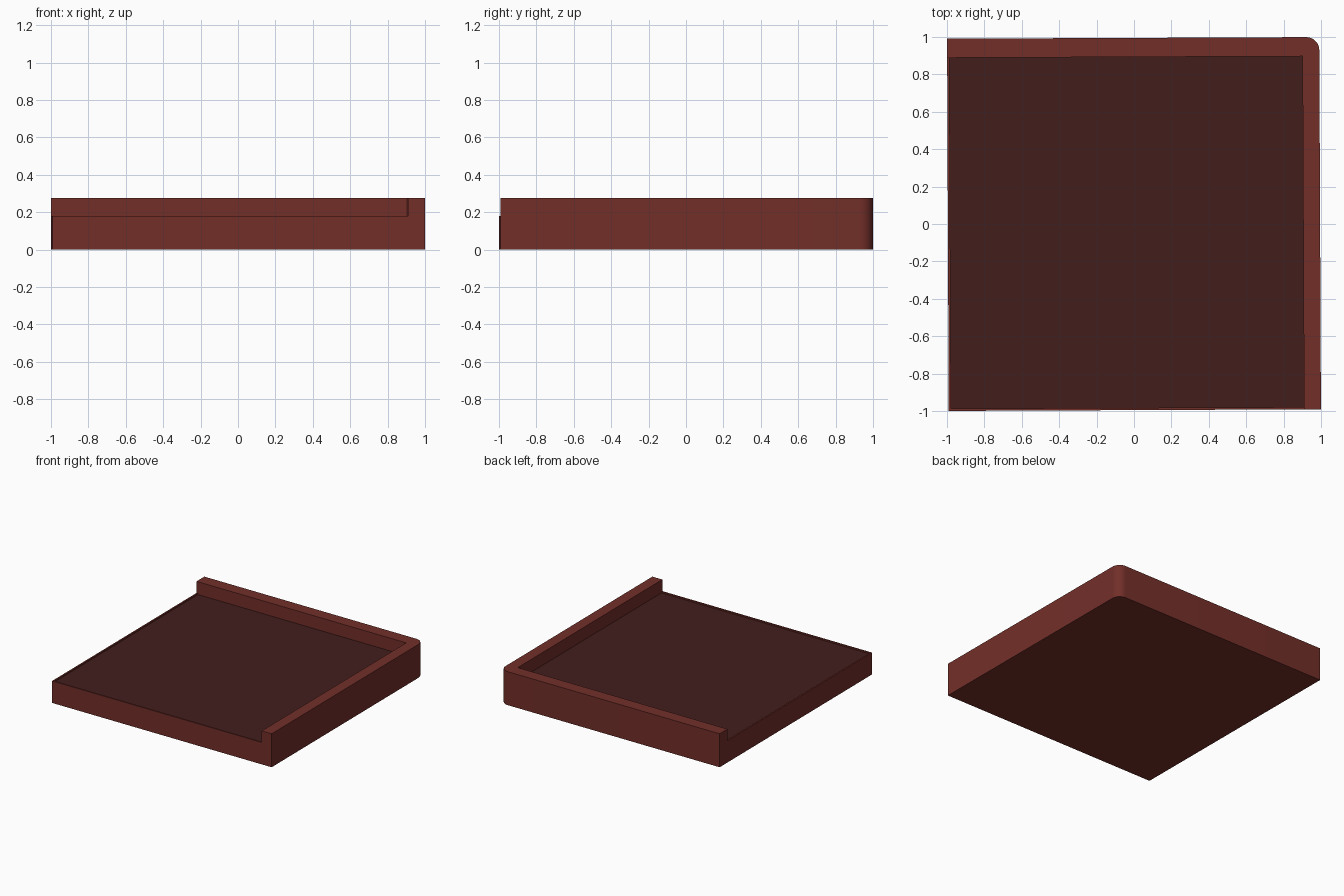
import bpy, bmesh, math
from mathutils import Matrix

if "Cube" in bpy.data.objects:
    bpy.data.objects.remove(bpy.data.objects["Cube"])

H = 0.995                               # half width of the footprint
LIP, TOP, FLOOR = 0.18, 0.275, 0.17     # heights
X0, X1, Y0, Y1 = -0.983, 0.905, -0.983, 0.893   # recess limits
R = 0.07                                # rounded back right corner


def material(name, rgb):
    m = bpy.data.materials.new(name)
    m.diffuse_color = (*rgb, 1)
    m.use_nodes = True
    m.node_tree.nodes["Principled BSDF"].inputs["Base Color"].default_value = m.diffuse_color
    return m


bm = bmesh.new()

# Footprint with one rounded corner, cut into wall, lip and floor cells
pts = [(-H, -H), (H, -H)]
pts += [(H - R + R * math.cos(i * math.pi / 16), H - R + R * math.sin(i * math.pi / 16)) for i in range(9)]
pts += [(-H, H)]
bm.faces.new([bm.verts.new((x, y, LIP)) for x, y in pts])
for co, no in (((X0, 0, 0), (1, 0, 0)), ((X1, 0, 0), (1, 0, 0)),
               ((0, Y0, 0), (0, 1, 0)), ((0, Y1, 0), (0, 1, 0))):
    bmesh.ops.bisect_plane(bm, geom=bm.verts[:] + bm.edges[:] + bm.faces[:],
                           plane_co=co, plane_no=no)


def step(faces, dz):
    """Extrude a group of faces vertically and return the moved faces."""
    geom = bmesh.ops.extrude_face_region(bm, geom=faces)["geom"]
    bmesh.ops.translate(bm, vec=(0, 0, dz), verts=[g for g in geom if isinstance(g, bmesh.types.BMVert)])
    return [g for g in geom if isinstance(g, bmesh.types.BMFace)]


# Slab body
top = bm.faces[:]
step(top, -LIP)
bmesh.ops.recalc_face_normals(bm, faces=bm.faces[:])


def centre(f):
    return f.calc_center_median()


def is_wall(f):
    return centre(f).x > X1 or centre(f).y > Y1


def is_floor(f):
    c = centre(f)
    return X0 < c.x < X1 and Y0 < c.y < Y1


# Raised L-shaped wall and shallow recess
walls = [f for f in top if is_wall(f)]
floor = [f for f in top if is_floor(f)]
for group, dz in ((walls, TOP - LIP), (floor, FLOOR - LIP)):
    moved = step(group, dz)
    old = [f for f in group if f.is_valid and f not in moved]
    if old:
        bmesh.ops.delete(bm, geom=old, context='FACES')
    if group is floor:
        for f in moved:
            f.material_index = 1

bmesh.ops.remove_doubles(bm, verts=bm.verts[:], dist=1e-5)
bmesh.ops.recalc_face_normals(bm, faces=bm.faces[:])
bmesh.ops.dissolve_limit(bm, angle_limit=math.radians(1), verts=bm.verts[:],
                         edges=bm.edges[:], delimit={'MATERIAL'})
# The tray sits very slightly turned
bm.transform(Matrix.Rotation(math.radians(0.25), 4, 'Z'))

mesh = bpy.data.meshes.new("corner_tray")
bm.to_mesh(mesh)
bm.free()
tray = bpy.data.objects.new("corner_tray", mesh)
bpy.context.collection.objects.link(tray)
mesh.materials.append(material("red_brown", (0.17, 0.028, 0.022)))
mesh.materials.append(material("dark_brown", (0.055, 0.013, 0.012)))

bpy.context.view_layer.objects.active = tray
tray.select_set(True)
bpy.ops.object.shade_smooth_by_angle(angle=math.radians(30))
